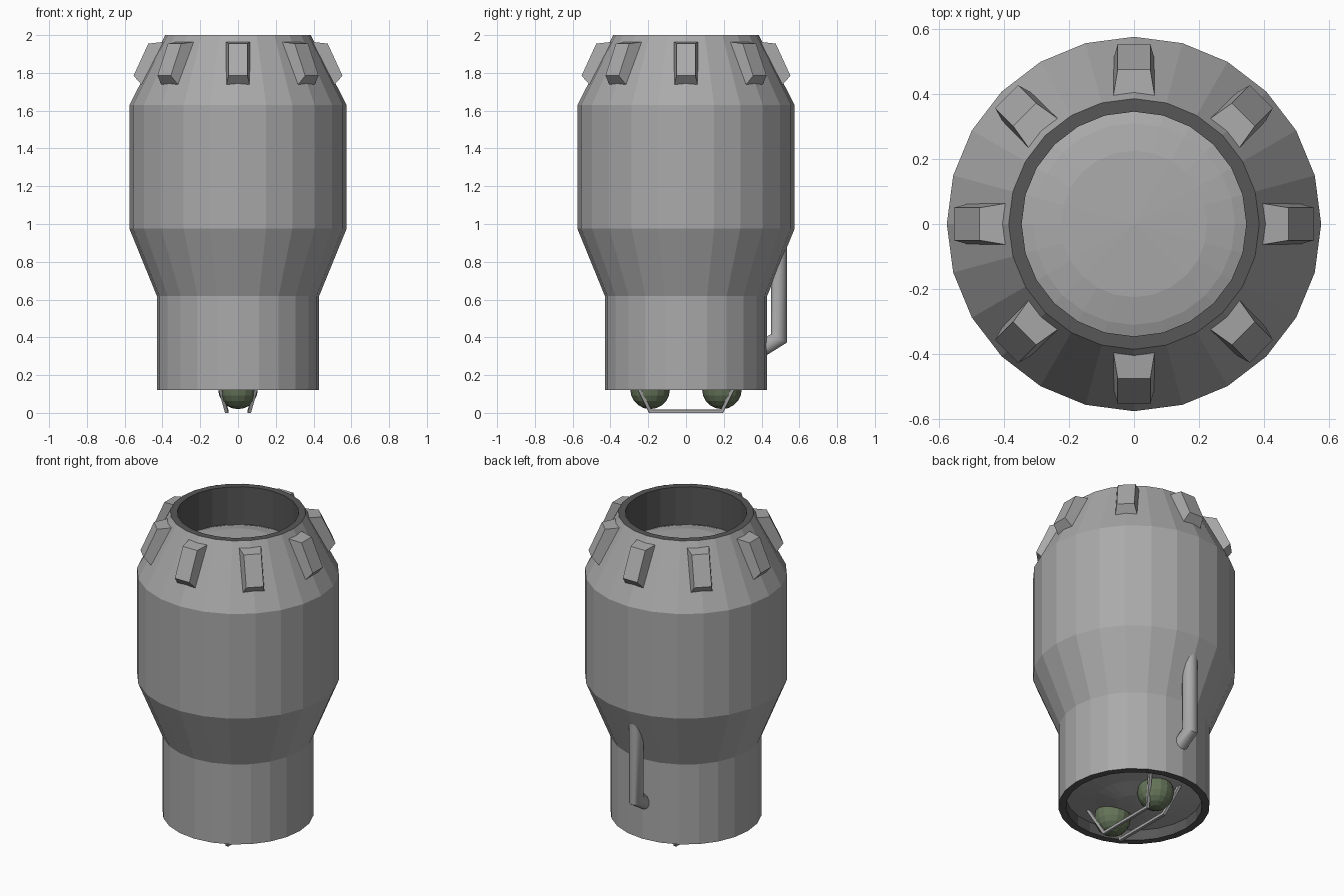
import bpy, bmesh, math
from mathutils import Vector, Matrix

if "Cube" in bpy.data.objects:
    bpy.data.objects.remove(bpy.data.objects["Cube"])


def material(name, rgb):
    m = bpy.data.materials.new(name)
    m.diffuse_color = (*rgb, 1)
    m.use_nodes = True
    m.node_tree.nodes["Principled BSDF"].inputs["Base Color"].default_value = m.diffuse_color
    return m


GREY = material("metal_grey", (0.40, 0.40, 0.40))
DARK = material("dark_grey", (0.095, 0.095, 0.095))
GREEN = material("olive_green", (0.13, 0.175, 0.10))


def finish(name, bm, mat):
    bmesh.ops.recalc_face_normals(bm, faces=bm.faces)
    me = bpy.data.meshes.new(name)
    bm.to_mesh(me)
    bm.free()
    me.materials.append(mat)
    ob = bpy.data.objects.new(name, me)
    bpy.context.collection.objects.link(ob)
    return ob


def lathe(name, profile, mat, n=24):
    """Revolve (radius, z) points around z; radius 0 becomes a pole."""
    bm = bmesh.new()
    rings = []
    for r, z in profile:
        if r == 0:
            rings.append([bm.verts.new((0, 0, z))] * n)
        else:
            rings.append([bm.verts.new((r * math.cos(math.tau * i / n),
                                        r * math.sin(math.tau * i / n), z)) for i in range(n)])
    for a, b in zip(rings, rings[1:]):
        for i in range(n):
            j = (i + 1) % n
            quad = list(dict.fromkeys((a[i], a[j], b[j], b[i])))
            bm.faces.new(quad)
    return finish(name, bm, mat)


def tube(name, path, radius, sides, mat):
    """Mitred tube along a path lying near a vertical plane."""
    pts = [Vector(p) for p in path]
    bm = bmesh.new()
    rings = []
    for k, p in enumerate(pts):
        d_in = (p - pts[max(k - 1, 0)]).normalized()
        d_out = (pts[min(k + 1, len(pts) - 1)] - p).normalized()
        t = (d_in + d_out).normalized()
        side = (Vector((1, 0, 0)) - t * t.x).normalized()
        up = t.cross(side)
        seg = d_out if d_out.length else d_in
        stretch = radius / max(t.dot(seg), 0.3)
        rings.append([bm.verts.new(p + side * radius * math.cos(a) + up * stretch * math.sin(a))
                      for a in (math.tau * (i + 0.5) / sides for i in range(sides))])
    for a, b in zip(rings, rings[1:]):
        for i in range(sides):
            j = (i + 1) % sides
            bm.faces.new((a[i], a[j], b[j], b[i]))
    bm.faces.new(rings[0])
    bm.faces.new(rings[-1])
    return finish(name, bm, mat)


# Outer shell
body = lathe("body_shell", [(0.43, 0.12), (0.43, 0.62), (0.575, 0.975),
                            (0.575, 1.63), (0.385, 2.0)], GREY)

# Dark rims and the inner walls of both openings
lathe("top_rim", [(0.385, 2.0), (0.345, 2.0), (0.345, 1.76)], DARK)
lathe("bottom_rim", [(0.43, 0.12), (0.387, 0.12), (0.387, 0.19)], DARK)

# Shallow domes closing the openings
lathe("top_dome", [(0.345, 1.765), (0.31, 1.778), (0.225, 1.795), (0, 1.805)], GREY)
lathe("bottom_dome", [(0.387, 0.185), (0.22, 0.16), (0.1, 0.135), (0, 0.13)], GREY)

# Eight tapered lugs around the upper cone
bm = bmesh.new()
side = [(0.385, 1.965, 0.065), (0.475, 1.955, 0.05), (0.553, 1.785, 0.05), (0.50, 1.725, 0.065)]
for k in range(8):
    rot = Matrix.Rotation(math.tau * k / 8, 3, 'Z')
    left, right = [[bm.verts.new(rot @ Vector((r, s * w, z))) for r, z, w in side] for s in (1, -1)]
    bm.faces.new(left)
    bm.faces.new(right)
    for i in range(4):
        j = (i + 1) % 4
        bm.faces.new((left[i], left[j], right[j], right[i]))
finish("rim_lugs", bm, GREY)

# Bent pipe on the back
pipe = tube("back_pipe", [(0, 0.38, 0.325), (0, 0.492, 0.395), (0, 0.492, 0.90)], 0.043, 12, GREY)
for p in pipe.data.polygons:
    p.use_smooth = len(p.vertices) == 4
pipe.data.set_sharp_from_angle(angle=math.radians(32))

# Two green balls below
for name, y in (("front_ball", -0.19), ("back_ball", 0.19)):
    bm = bmesh.new()
    bmesh.ops.create_uvsphere(bm, u_segments=16, v_segments=10, radius=0.105)
    bmesh.ops.translate(bm, verts=bm.verts, vec=(0, y, 0.125))
    finish(name, bm, GREEN)

# Thin guard bars around the balls
for name, s in (("right_guard", 1), ("left_guard", -1)):
    tube(name, [(s * 0.11, -0.275, 0.18), (s * 0.06, -0.19, 0.0085),
                (s * 0.06, 0.19, 0.0085), (s * 0.11, 0.275, 0.18)], 0.012, 4, GREY)
